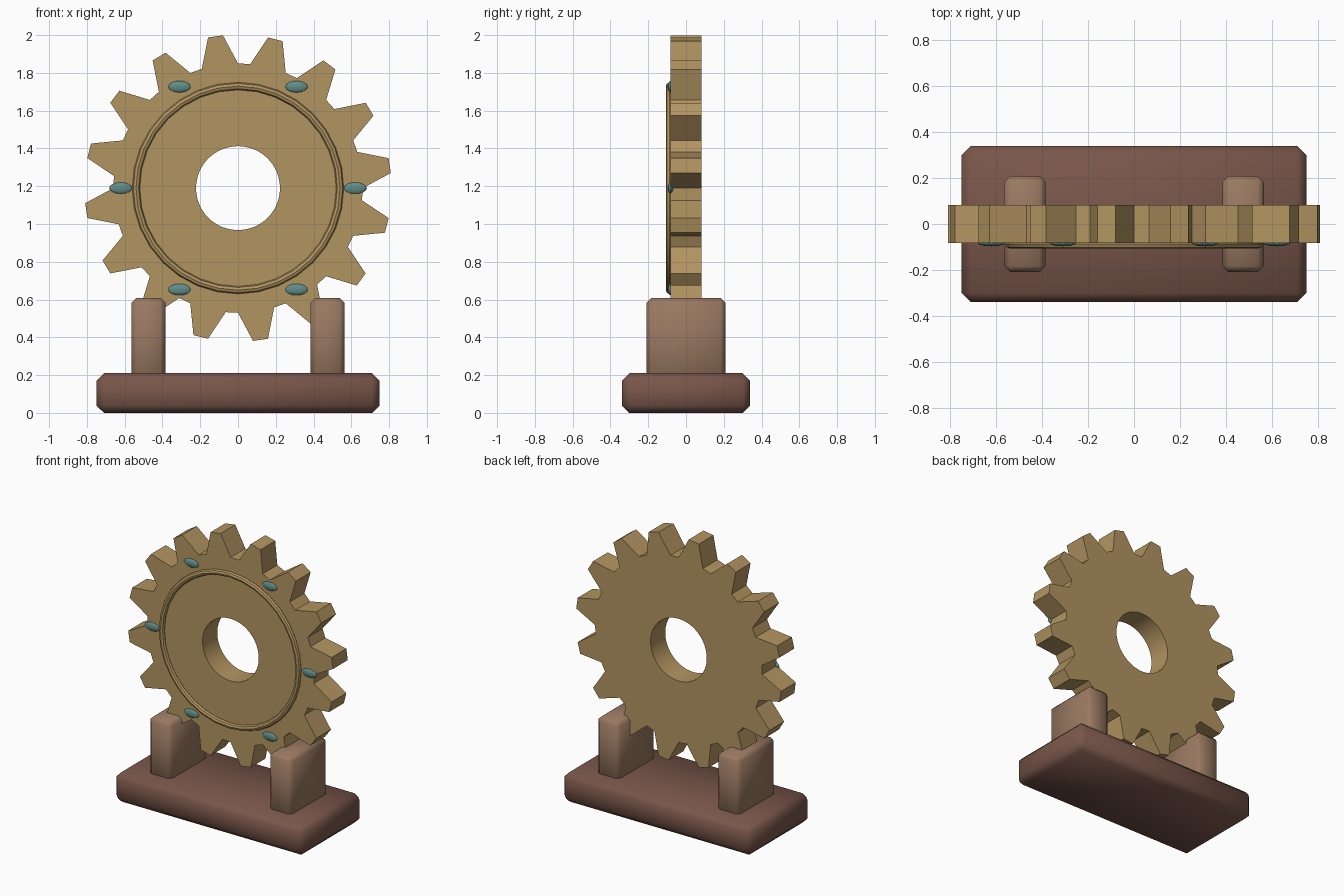
import bpy
import bmesh
from math import cos, sin, pi, radians

cube = bpy.data.objects.get("Cube")
if cube:
    bpy.data.objects.remove(cube, do_unlink=True)


def material(name, rgb):
    mat = bpy.data.materials.new(name)
    mat.use_nodes = True
    mat.diffuse_color = (*rgb, 1)
    mat.node_tree.nodes["Principled BSDF"].inputs["Base Color"].default_value = (*rgb, 1)
    return mat


BRASS = material("brass", (0.45, 0.30, 0.12))
DARK_WOOD = material("dark wood", (0.19, 0.092, 0.068))
LIGHT_WOOD = material("light wood", (0.32, 0.19, 0.12))
TEAL = material("teal metal", (0.12, 0.27, 0.25))

CENTRE_Z = 1.19
TEETH = 16
HALF_DEPTH = 0.083


def finish(obj, name, mat):
    obj.name = obj.data.name = name
    obj.data.materials.append(mat)
    return obj


def smooth(obj, angle):
    bpy.ops.object.select_all(action="DESELECT")
    obj.select_set(True)
    bpy.context.view_layer.objects.active = obj
    bpy.ops.object.shade_smooth_by_angle(angle=radians(angle))


def block(name, mat, centre, size, bevel):
    """Box with chamfered, softly shaded edges."""
    bpy.ops.mesh.primitive_cube_add(size=1, location=centre)
    obj = finish(bpy.context.object, name, mat)
    obj.scale = size
    bpy.ops.object.transform_apply(location=False, rotation=False, scale=True)
    mod = obj.modifiers.new("chamfer", "BEVEL")
    mod.width = bevel
    mod.segments = 1
    bpy.ops.object.modifier_apply(modifier=mod.name)
    bpy.ops.object.shade_smooth()


# Base and the two supports
block("base", DARK_WOOD, (0, 0, 0.105), (1.5, 0.68, 0.21), 0.04)
for side, x in (("left", 0.475), ("right", -0.475)):
    block(side + "_support", LIGHT_WOOD, (x, 0, 0.385), (0.18, 0.416, 0.446), 0.025)

# Gear wheel: four profile points per tooth, bridged to a round bore
bm = bmesh.new()
count = TEETH * 4


def loop(radius_at, y):
    return [bm.verts.new((radius_at(i) * cos(2 * pi * i / count), y,
                          radius_at(i) * sin(2 * pi * i / count)))
            for i in range(count)]


def tooth_radius(i):
    return 0.813 if i % 4 in (1, 2) else 0.66


def bore_radius(i):
    return 0.222


loops = [loop(tooth_radius, -HALF_DEPTH), loop(tooth_radius, HALF_DEPTH),
         loop(bore_radius, HALF_DEPTH), loop(bore_radius, -HALF_DEPTH)]
for a, b in zip(loops, loops[1:] + loops[:1]):
    for i in range(count):
        j = (i + 1) % count
        bm.faces.new((a[i], a[j], b[j], b[i]))
bmesh.ops.recalc_face_normals(bm, faces=bm.faces)
mesh = bpy.data.meshes.new("gear_wheel")
bm.to_mesh(mesh)
bm.free()
gear = bpy.data.objects.new("gear_wheel", mesh)
bpy.context.collection.objects.link(gear)
gear.location.z = CENTRE_Z
finish(gear, "gear_wheel", BRASS)
smooth(gear, 15)

# Raised ring on the front face
bpy.ops.mesh.primitive_torus_add(
    major_radius=0.54, minor_radius=0.02, major_segments=32, minor_segments=8,
    location=(0, -0.087, CENTRE_Z), rotation=(pi / 2, 0, 0))
smooth(finish(bpy.context.object, "front_ring", BRASS), 30)

# Six flattened studs around the ring
for k in range(6):
    a = k * pi / 3
    bpy.ops.mesh.primitive_uv_sphere_add(
        segments=12, ring_count=8, radius=1,
        location=(0.62 * cos(a), -0.08, CENTRE_Z + 0.62 * sin(a)))
    stud = finish(bpy.context.object, f"stud_{k + 1}", TEAL)
    stud.scale = (0.062, 0.017, 0.031)
    bpy.ops.object.transform_apply(location=False, rotation=False, scale=True)
